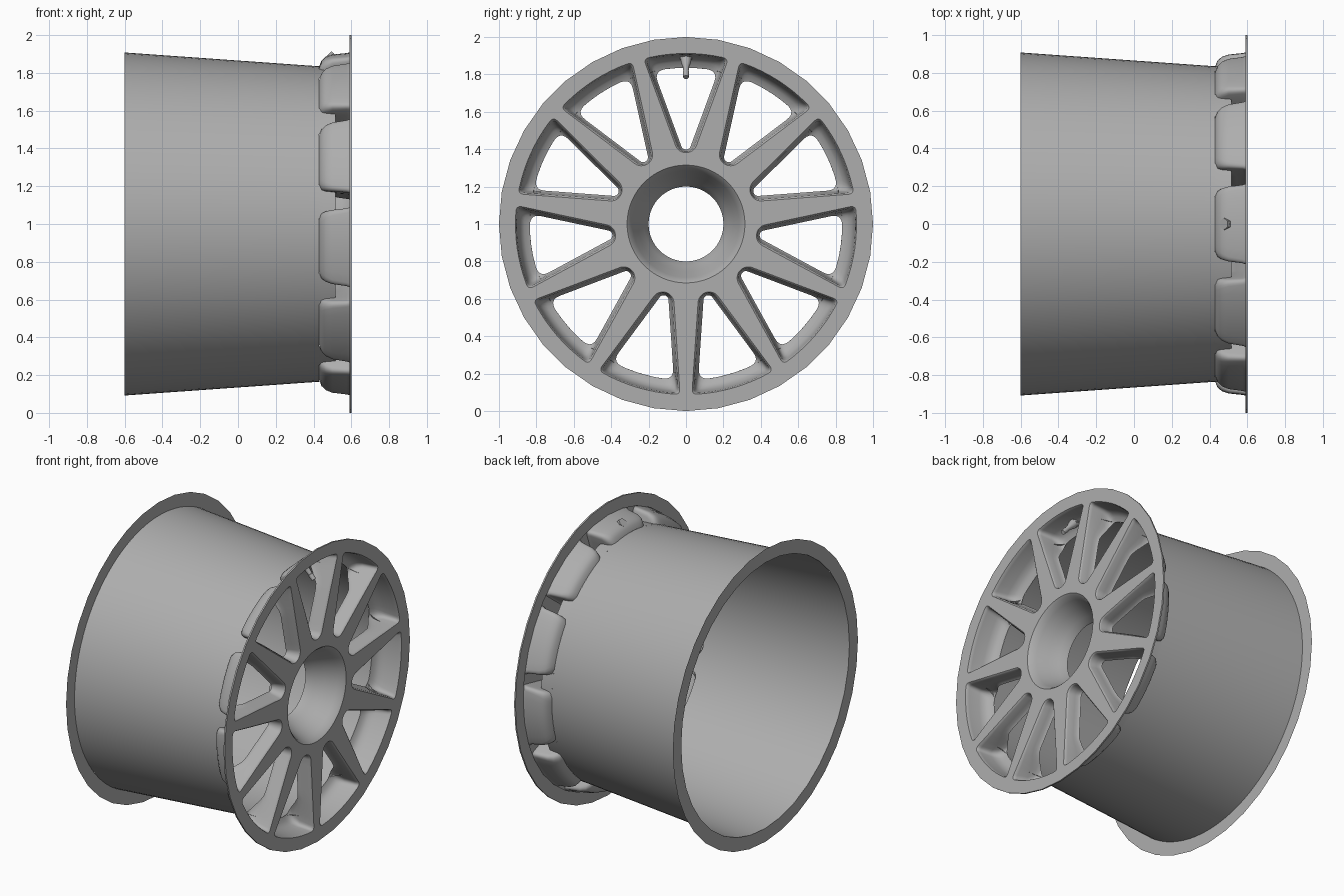
import bpy, bmesh
from math import sin, cos, pi, radians, sqrt
from mathutils import Vector

if "Cube" in bpy.data.objects:
    bpy.data.objects.remove(bpy.data.objects["Cube"])

N = 11            # spokes / windows
FACE = 0.597      # x of the front face

mat = bpy.data.materials.new("grey_metal")
mat.diffuse_color = (0.42, 0.42, 0.42, 1)
mat.use_nodes = True
mat.node_tree.nodes["Principled BSDF"].inputs["Base Color"].default_value = mat.diffuse_color


def finish(name, bm, angle=35):
    bmesh.ops.recalc_face_normals(bm, faces=bm.faces)
    me = bpy.data.meshes.new(name)
    bm.to_mesh(me)
    bm.free()
    me.materials.append(mat)
    ob = bpy.data.objects.new(name, me)
    bpy.context.collection.objects.link(ob)
    bpy.ops.object.select_all(action='DESELECT')
    ob.select_set(True)
    bpy.context.view_layer.objects.active = ob
    bpy.ops.object.shade_smooth_by_angle(angle=radians(angle))
    return ob


def circle(x, r, n):
    return [Vector((x, r * sin(2 * pi * i / n), 1 - r * cos(2 * pi * i / n))) for i in range(n)]


def bridge(bm, loops, closed=True):
    rows = [[bm.verts.new(p) for p in lp] for lp in loops]
    n = len(rows[0])
    for a, b in zip(rows, rows[1:]):
        for i in range(n if closed else n - 1):
            j = (i + 1) % n
            bm.faces.new((a[i], a[j], b[j], b[i]))


def lathe(name, profile, n):
    bm = bmesh.new()
    bridge(bm, [circle(x, r, n) for x, r in profile])
    return finish(name, bm)


def depth(x, r):
    """Walls are shallow along the spokes and deep near the rim."""
    t = min(max((r - 0.68) / 0.15, 0), 1)
    return FACE - (FACE - x) * (0.55 + 0.45 * t * t * (3 - 2 * t))


def window(k, x, ro, off, fillet):
    """Rounded wedge outline of window k: outer radius ro, sides moved in by off."""
    beta, c, rad = radians(20.2), 0.437 - 0.5 * off, 0.052 - off
    nrm = Vector((cos(beta), -sin(beta)))
    d = Vector((sin(beta), cos(beta)))
    p0 = Vector((0, c)) + nrm * rad
    b = p0.dot(d)
    corner = p0 + d * (-b + sqrt(b * b - p0.dot(p0) + ro * ro))
    ang = pi / 2 - corner.angle(Vector((0, 1)))
    # right half: inner round end, side, rounded corner, outer arc
    half = [Vector((0, c)) + rad * Vector((cos(a), sin(a)))
            for a in [-pi / 2 + (pi / 2 - beta) * i / 6 for i in range(7)]]
    s = corner - d * fillet
    a0 = ang + fillet / ro
    e = Vector((ro * cos(a0), ro * sin(a0)))
    half += [p0.lerp(s, i / 10) for i in range(1, 10)]
    for i in range(6):
        t = i / 5
        half.append(s * (1 - t) ** 2 + corner * 2 * t * (1 - t) + e * t * t)
    for i in range(1, 5):
        a = a0 + (pi / 2 - a0) * i / 4
        half.append(Vector((ro * cos(a), ro * sin(a))))
    pts = half + [Vector((-p.x, p.y)) for p in half[-2:0:-1]]
    t = 2 * pi * k / N
    return [Vector((depth(x, p.length), p.x * cos(t) - p.y * sin(t),
                    1 + p.x * sin(t) + p.y * cos(t))) for p in pts]


# barrel and flat rear flange
lathe("barrel", [(-0.6, 0.908), (0.43, 0.835)], 96)
lathe("rear_flange", [(-0.6, 1.0), (-0.6, 0.908)], 36)

# barrel tongues that run forward between the window pockets
bm = bmesh.new()
for k in range(N):
    mid = 2 * pi * (k + 0.5) / N
    rows = []
    for x, r, w in ((0.43, 0.835, 6.2), (0.445, 0.834, 5.2), (0.47, 0.833, 4.2), (0.515, 0.831, 3.4)):
        rows.append([Vector((x, -r * sin(mid + radians(w * i / 3)), 1 + r * cos(mid + radians(w * i / 3))))
                     for i in range(-3, 4)])
    bridge(bm, rows, closed=False)
finish("barrel_tongues", bm)

# front face: one flat plate with hub and window holes, plus a thin rim edge
bm = bmesh.new()
edges = []
outlines = [circle(FACE, 1.0, 36), circle(FACE, 0.315, 66)]
outlines += [window(k, FACE, 0.912, -0.008, 0.03) for k in range(N)]
for lp in outlines:
    vs = [bm.verts.new(p) for p in lp]
    edges += [bm.edges.new((vs[i], vs[(i + 1) % len(vs)])) for i in range(len(vs))]
bmesh.ops.triangle_fill(bm, use_beauty=True, use_dissolve=False, edges=edges, normal=(1, 0, 0))
finish("spoke_face", bm)
lathe("front_rim_edge", [(0.6, 0.945), (0.6, 1.0), (0.59, 1.0), (0.59, 0.915)], 36)

# pocket walls behind every window
bm = bmesh.new()
for k in range(N):
    bridge(bm, [window(k, *row) for row in (
        (FACE, 0.912, -0.008, 0.03),
        (0.590, 0.908, -0.002, 0.03),
        (0.575, 0.905, 0.003, 0.03),
        (0.500, 0.897, 0.010, 0.035),
        (0.465, 0.885, 0.014, 0.045),
        (0.442, 0.865, 0.020, 0.055),
        (0.430, 0.835, 0.026, 0.060))])
finish("window_pockets", bm, 50)

# hub dish
lathe("hub_dish", [(FACE, 0.315), (0.585, 0.303), (0.55, 0.285), (0.48, 0.255),
                   (0.42, 0.225), (0.385, 0.205), (0.37, 0.2)], 66)

# valve: hexagonal outer nut and a tapered stem leaning forward through the top pocket
tip, root = Vector((0.575, 0, 1.785)), Vector((0.475, 0, 1.895))
rot = (tip - root).to_track_quat('Z', 'Y')


def valve(name, profile, n):
    bm = bmesh.new()
    rows = [[root.lerp(tip, t) + rot @ Vector((r * cos(2 * pi * i / n), r * sin(2 * pi * i / n), 0))
             for i in range(n)] for t, r in profile]
    bridge(bm, rows)
    bmesh.ops.holes_fill(bm, edges=bm.edges[:])
    return finish(name, bm)


valve("valve_nut", [(0, 0.032), (0.15, 0.032)], 6)
valve("valve_stem", [(0.1, 0.03), (0.3, 0.026), (0.5, 0.017), (0.72, 0.014),
                     (0.74, 0.017), (1, 0.015)], 12)
